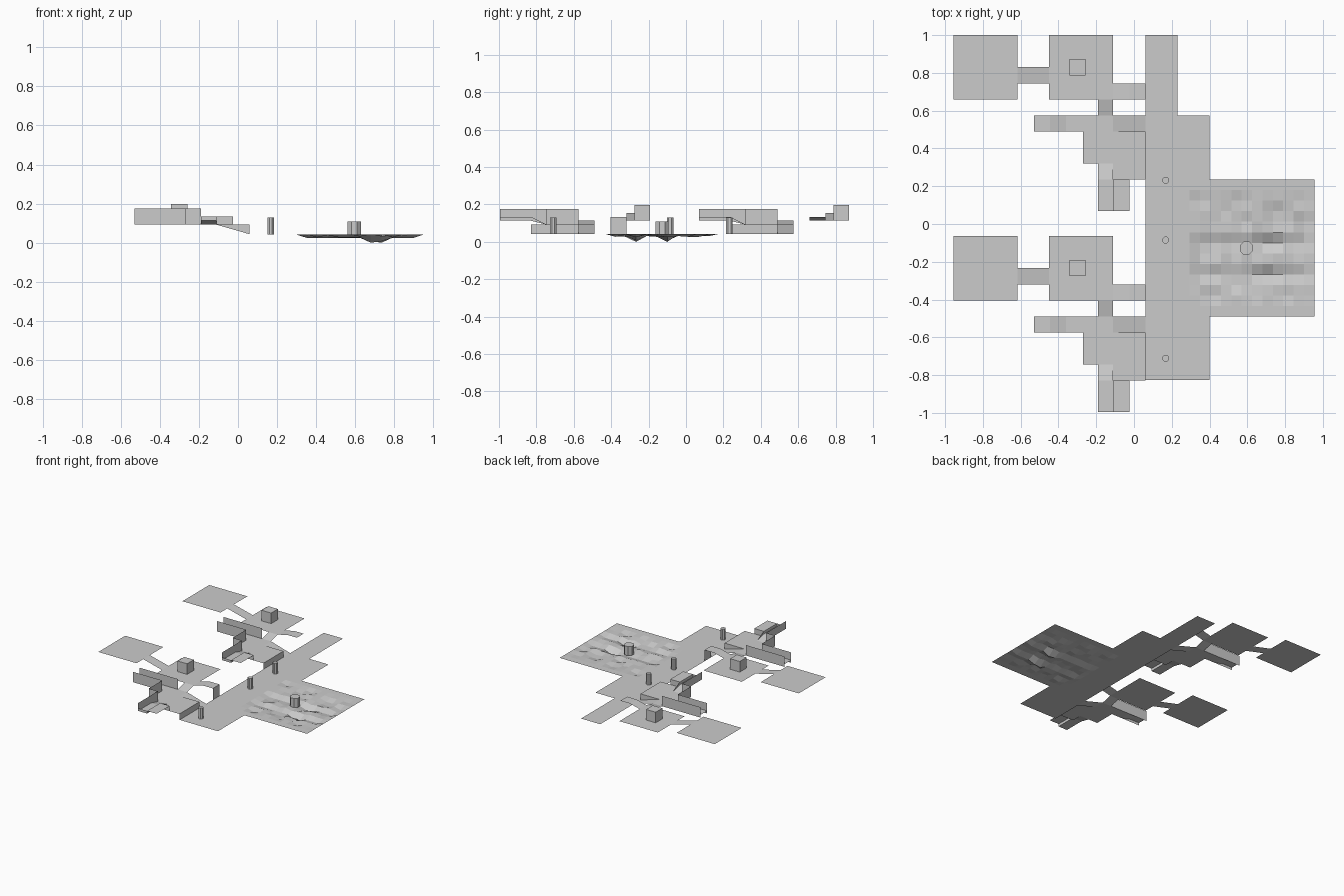
import bpy, bmesh, random, math

if "Cube" in bpy.data.objects:
    bpy.data.objects.remove(bpy.data.objects["Cube"])

random.seed(4)
G, P, R, H, T = 0.043, 0.092, 0.113, 0.134, 0.175   # floor levels: ground, platform, room, ledge, wall top
DY = -1.064                                         # offset of the second building


def mesh_object(name, quads):
    bm = bmesh.new()
    for q in quads:
        bm.faces.new([bm.verts.new(p) for p in q])
    bmesh.ops.remove_doubles(bm, verts=bm.verts, dist=0.0005)
    me = bpy.data.meshes.new(name)
    bm.to_mesh(me)
    bm.free()
    ob = bpy.data.objects.new(name, me)
    bpy.context.collection.objects.link(ob)
    return ob


def floor(x0, x1, y0, y1, z):
    return [(x0, y0, z), (x1, y0, z), (x1, y1, z), (x0, y1, z)]


def ramp_x(x0, x1, y0, y1, z0, z1):
    return [(x0, y0, z0), (x1, y0, z1), (x1, y1, z1), (x0, y1, z0)]


def ramp_y(x0, x1, y0, y1, z0, z1):
    return [(x0, y0, z0), (x1, y0, z0), (x1, y1, z1), (x0, y1, z1)]


def wall(a, b, z0, z1):
    return [(*a, z0), (*b, z0), (*b, z1), (*a, z1)]


def prism(name, x, y, z0, z1, r, sides):
    bpy.ops.mesh.primitive_cylinder_add(vertices=sides, radius=r, depth=z1 - z0,
                                        location=(x, y, (z0 + z1) / 2),
                                        rotation=(0, 0, math.pi / sides))
    bpy.context.object.name = name


def building(tag, dy):
    def make(name, quads):
        mesh_object(f"{name}_{tag}", quads).location.y = dy

    # square rooms joined by a rising passage
    make("upper_rooms", [
        floor(-0.955, -0.617, 0.66, 1.0, 0.155),
        ramp_x(-0.617, -0.45, 0.745, 0.83, 0.155, R),
        floor(-0.45, -0.11, 0.66, 1.0, R),
        ramp_x(-0.11, -0.025, 0.66, 0.745, R, H),
        floor(-0.025, 0.06, 0.66, 0.745, H),
        ramp_y(-0.19, -0.11, 0.575, 0.66, P, R)])
    # platform, long corridor and ramps
    make("platform", [
        floor(-0.27, 0.06, 0.32, 0.49, P),
        floor(-0.11, 0.06, 0.235, 0.32, P),
        floor(-0.53, -0.445, 0.49, 0.575, R),
        ramp_x(-0.445, -0.36, 0.49, 0.575, R, P),
        floor(-0.36, -0.11, 0.49, 0.575, P),
        ramp_x(-0.11, 0.06, 0.49, 0.575, P, G),
        ramp_y(-0.19, -0.11, 0.235, 0.32, R, P),
        floor(-0.19, -0.11, 0.07, 0.235, R),
        floor(-0.11, -0.025, 0.07, 0.235, H)])
    # retaining faces below the platform and around the ledge
    make("retaining_walls", [
        wall((0.06, 0.235), (0.06, 0.49), G, P),
        [(-0.11, 0.49, P), (0.06, 0.49, G), (0.06, 0.49, P)],
        wall((-0.11, 0.07), (-0.11, 0.235), R, H),
        wall((-0.11, 0.235), (-0.025, 0.235), P, H),
        wall((-0.19, 0.07), (-0.11, 0.07), R, H),
        [(-0.11, 0.235, R), (-0.11, 0.32, P), (-0.11, 0.235, H)]])
    # tall thin walls
    make("tall_walls", [
        wall((-0.53, 0.575), (-0.19, 0.575), P, T),
        wall((-0.53, 0.49), (-0.27, 0.49), P, T),
        wall((-0.27, 0.49), (-0.27, 0.32), P, T),
        wall((-0.27, 0.32), (-0.19, 0.32), P, T),
        [(-0.19, 0.32, P), (-0.19, 0.235, R), (-0.19, 0.07, R),
         (-0.19, 0.07, T), (-0.19, 0.32, T)]])
    # crate in the middle room
    bpy.ops.mesh.primitive_cube_add(size=0.085, location=(-0.30, 0.83 + dy, R + 0.0425))
    bpy.context.object.name = f"crate_{tag}"


building("back", 0)
building("front", DY)
# drop from the front passage to the ground
mesh_object("passage_drop", [wall((0.06, 0.66 + DY), (0.06, 0.745 + DY), G, H)])

# main ground
mesh_object("main_floor", [
    floor(0.06, 0.23, 0.575, 1.0, G),
    floor(0.06, 0.295, -0.825, 0.575, G),
    floor(0.295, 0.40, 0.235, 0.575, G),
    floor(0.295, 0.40, -0.825, -0.49, G)])

# rough yard with shallow dips
NX, NY = 12, 13
hx, hy = 0.66 / NX, 0.725 / NY


def height(i, j):
    if i < 1 or i > NX - 1 or j < 2 or j > NY - 2:
        return G
    d = random.choice([0, 0, 0.004, 0.012, 0.016])
    if j in (4, 7):
        d = 0.018 if i not in (7, 8) else 0.036
    if (i, j) in ((7, 4), (8, 7)):
        d = G
    return G - d


z = [[height(i, j) for j in range(NY + 1)] for i in range(NX + 1)]


def yard_point(i, j):
    return (0.295 + i * hx, -0.49 + j * hy, z[i][j])


mesh_object("rough_yard", [
    [yard_point(i, j), yard_point(i + 1, j), yard_point(i + 1, j + 1), yard_point(i, j + 1)]
    for i in range(NX) for j in range(NY)])

# posts and the wider drum in the yard
for n, y in enumerate((-0.71, -0.085, 0.232)):
    prism(f"post_{n + 1}", 0.168, y, G, 0.13, 0.019, 8)
prism("drum", 0.595, -0.128, 0.035, 0.108, 0.038, 8)
